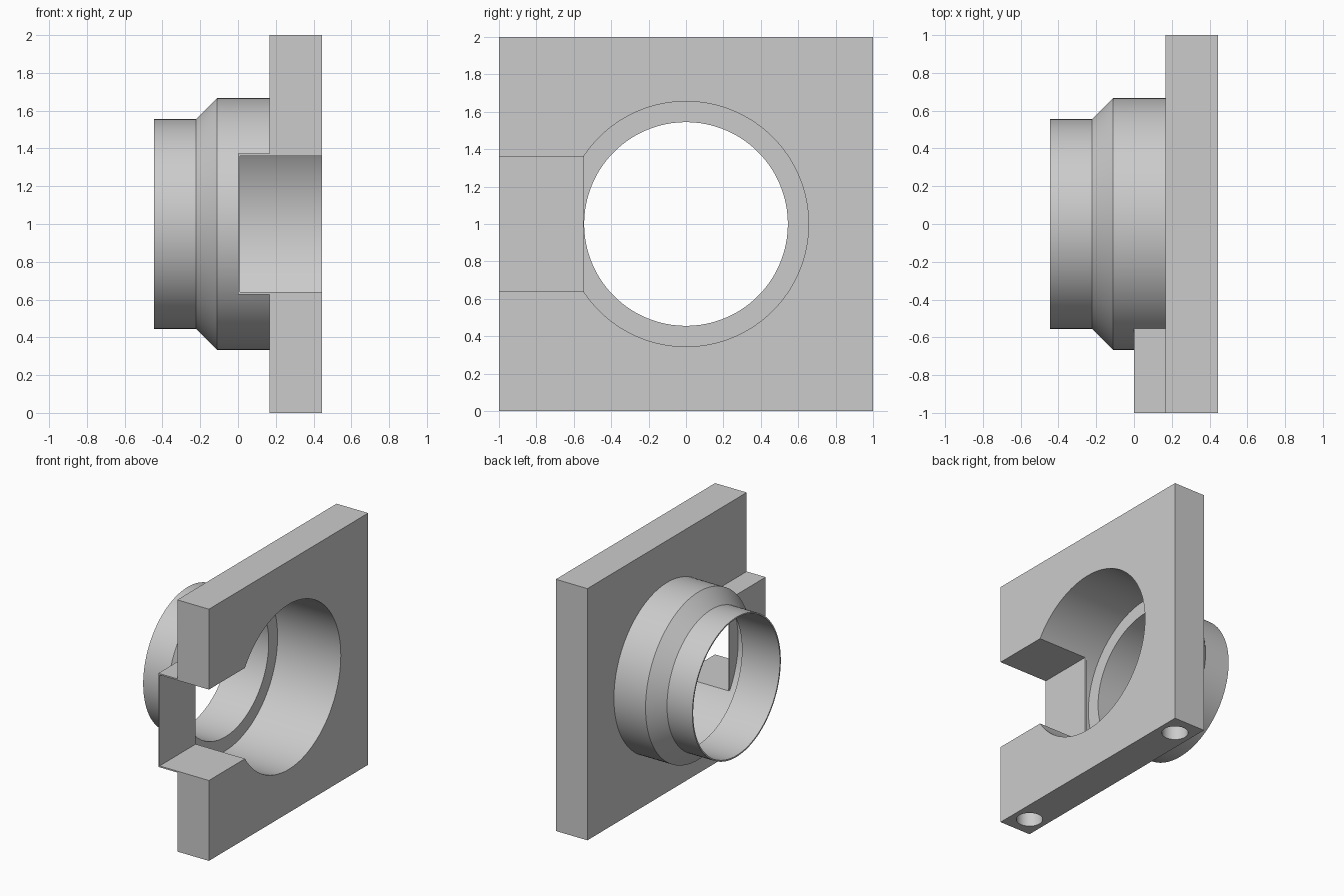
import bpy, bmesh, math
from mathutils import Matrix, Vector

if "Cube" in bpy.data.objects:
    bpy.data.objects.remove(bpy.data.objects["Cube"], do_unlink=True)

U = 1 / 18          # one design unit
WALL = 0.2          # thin wall of the tube and side channel
SEGMENTS = 128

grey = bpy.data.materials.new("light_grey")
grey.use_nodes = True
colour = (0.6, 0.6, 0.6, 1)
grey.diffuse_color = colour
grey.node_tree.nodes["Principled BSDF"].inputs["Base Color"].default_value = colour


def finish(name, bm):
    bmesh.ops.recalc_face_normals(bm, faces=bm.faces)
    bm.transform(Matrix.Translation((0, 0, 1)) @ Matrix.Scale(U, 4))
    mesh = bpy.data.meshes.new(name)
    bm.to_mesh(mesh)
    bm.free()
    mesh.materials.append(grey)
    obj = bpy.data.objects.new(name, mesh)
    bpy.context.collection.objects.link(obj)
    return obj


def box(name, x, y, z):
    bm = bmesh.new()
    bmesh.ops.create_cube(bm, size=1)
    for v in bm.verts:
        v.co = Vector([r[0] if c < 0 else r[1] for c, r in zip(v.co, (x, y, z))])
    return finish(name, bm)


def lathe(name, profile):
    """Solid of revolution about the x axis from (x, radius) points."""
    bm = bmesh.new()
    rings = []
    for x, r in profile:
        angles = [2 * math.pi * i / SEGMENTS for i in range(SEGMENTS)]
        rings.append([bm.verts.new((x, r * math.cos(a), r * math.sin(a))) for a in angles])
    for a, b in zip(rings, rings[1:]):
        for i in range(SEGMENTS):
            j = (i + 1) % SEGMENTS
            bm.faces.new((a[i], a[j], b[j], b[i]))
    bm.faces.new(rings[0])
    bm.faces.new(rings[-1])
    return finish(name, bm)


def upright_cylinder(name, x, y, radius, bottom, top):
    bm = bmesh.new()
    bmesh.ops.create_cone(bm, cap_ends=True, segments=48, radius1=radius,
                          radius2=radius, depth=top - bottom,
                          matrix=Matrix.Translation((x, y, (top + bottom) / 2)))
    return finish(name, bm)


def combine(target, tool, operation):
    mod = target.modifiers.new("combine", 'BOOLEAN')
    mod.operation, mod.solver, mod.object = operation, 'EXACT', tool
    bpy.context.view_layer.update()
    evaluated = target.evaluated_get(bpy.context.evaluated_depsgraph_get())
    mesh = bpy.data.meshes.new_from_object(evaluated)
    target.modifiers.clear()
    target.data = mesh
    bpy.data.objects.remove(tool, do_unlink=True)


# Square plate, stepped tube and side channel joined as one casting
mount = box("mounting_plate_with_tube", (3, 8), (-18, 18), (-18, 18))
tube = lathe("tube", [(-8, 10), (-4, 10), (-2, 12), (5, 12)])
combine(mount, tube, 'UNION')
half = 6.5
channel = box("channel_shell", (0, 5), (-18, -8), (-half - WALL, half + WALL))
combine(mount, channel, 'UNION')

# Stepped bore, leaving the channel floor reaching in to a straight chord
bore_radius = 12 - WALL
chord = -math.sqrt(bore_radius ** 2 - half ** 2)
bore = lathe("bore", [(-9, 10 - WALL), (-2, 10 - WALL), (-2, bore_radius), (9, bore_radius)])
floor = box("floor", (0, WALL), (-14, chord), (-9, 9))
combine(bore, floor, 'DIFFERENCE')
combine(mount, bore, 'DIFFERENCE')

# Side channel opening through the plate's front edge
slot = box("slot", (WALL, 9), (-19, -8), (-half, half))
combine(mount, slot, 'DIFFERENCE')

# Two blind holes in the bottom edge
for side in (-1, 1):
    hole = upright_cylinder("hole", 5.5, side * 15, 1.75, -19, -11)
    combine(mount, hole, 'DIFFERENCE')

# Smooth round walls with crisp edges
bpy.ops.object.select_all(action='DESELECT')
mount.select_set(True)
bpy.context.view_layer.objects.active = mount
bpy.ops.object.shade_smooth_by_angle(angle=math.radians(30))
